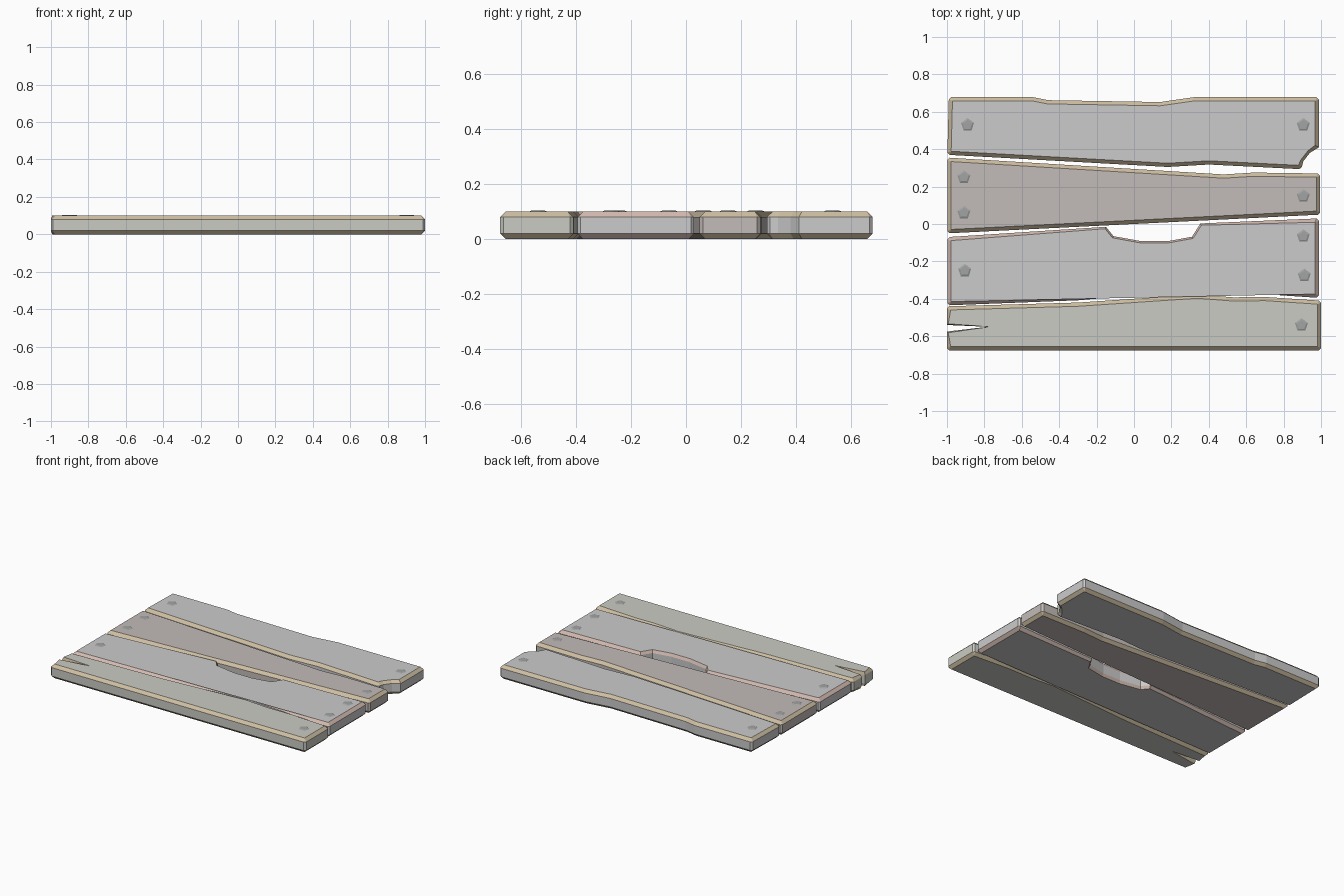
import bpy, bmesh, math
from mathutils import Vector

if "Cube" in bpy.data.objects:
    bpy.data.objects.remove(bpy.data.objects["Cube"])

H, C = 0.1, 0.02   # plank thickness, chamfer size


def mat(name, rgb):
    m = bpy.data.materials.new(name)
    m.diffuse_color = (*rgb, 1)
    m.use_nodes = True
    m.node_tree.nodes["Principled BSDF"].inputs["Base Color"].default_value = m.diffuse_color
    return m


def turn(a, b, c):
    return (b - a).angle_signed(c - b)


# Outline points are clockwise seen from above; optional third value = local chamfer width
def clip_corners(pts, cut=0.012):
    out = []
    n = len(pts)
    for i, p in enumerate(pts):
        co = Vector(p[:2])
        w = p[2] if len(p) > 2 else C
        a, b = Vector(pts[i - 1][:2]), Vector(pts[(i + 1) % n][:2])
        if w == C and turn(a, co, b) > math.radians(65):
            out.append((co + (a - co).normalized() * cut, w))
            out.append((co + (b - co).normalized() * cut, w))
        else:
            out.append((co, w))
    return out


def inset(pts):
    res = []
    n = len(pts)
    for i, (p, w) in enumerate(pts):
        d1 = (p - pts[i - 1][0]).normalized()
        d2 = (pts[(i + 1) % n][0] - p).normalized()
        n1, n2 = Vector((d1.y, -d1.x)), Vector((d2.y, -d2.x))
        m = n1 + n2
        m = m.normalized() if m.length > 1e-4 else d1
        res.append(p + m * min(w / max(m.dot(n1), 0.1), 1.6 * w))
    return res


def plank(name, pts, face_rgb, edge_rgb):
    full = clip_corners(pts)
    inner = inset(full)
    outer = [p for p, _ in full]
    bm = bmesh.new()
    rings = [[bm.verts.new((p.x, p.y, z)) for p in loop]
             for loop, z in ((inner, 0), (outer, C), (outer, H - C), (inner, H))]
    n = len(outer)
    bm.faces.new(rings[0])
    bm.faces.new(rings[3][::-1])
    for k in range(3):
        for i in range(n):
            j = (i + 1) % n
            f = bm.faces.new((rings[k][j], rings[k][i], rings[k + 1][i], rings[k + 1][j]))
            f.material_index = 0 if k == 1 else 1
    bmesh.ops.recalc_face_normals(bm, faces=bm.faces)
    me = bpy.data.meshes.new(name)
    bm.to_mesh(me)
    bm.free()
    me.materials.append(mat(name + "_wood", face_rgb))
    me.materials.append(mat(name + "_worn_edge", edge_rgb))
    bpy.context.collection.objects.link(bpy.data.objects.new(name, me))


tan, pink = (0.62, 0.52, 0.36), (0.66, 0.50, 0.44)

# Back plank, broken front right corner
plank("back_plank", [(-0.99, 0.678), (-0.54, 0.678), (-0.46, 0.662), (0.14, 0.652), (0.32, 0.678),
                     (0.988, 0.678), (0.988, 0.41), (0.94, 0.38, 0.015), (0.905, 0.335, 0.015),
                     (0.895, 0.293), (0.40, 0.318), (0.18, 0.305), (-0.998, 0.37)],
      (0.60, 0.60, 0.60), tan)
# Tapered plank
plank("tapered_plank", [(-0.998, 0.355), (0.48, 0.265), (0.64, 0.275), (0.995, 0.27),
                        (0.995, 0.05), (-0.998, -0.05)],
      (0.54, 0.50, 0.48), tan)
# Plank with a chunk missing at the back edge
plank("notched_plank", [(-0.998, -0.07), (-0.15, -0.015, 0.01), (-0.11, -0.065, 0.01),
                        (0.04, -0.092, 0.01), (0.18, -0.092, 0.01), (0.31, -0.068, 0.01),
                        (0.355, 0.003, 0.01), (0.988, 0.03), (0.988, -0.395), (0.35, -0.352),
                        (-0.30, -0.408), (-0.998, -0.435)],
      (0.58, 0.55, 0.55), pink)
# Front plank with a split at the left end
plank("front_plank", [(-1, -0.44), (-0.30, -0.42), (0.34, -0.377), (0.53, -0.392), (0.70, -0.39),
                      (1, -0.41), (1, -0.675), (-1, -0.675), (-1, -0.575, 0.007),
                      (-0.84, -0.556, 0.003), (-0.78, -0.55, 0.003), (-0.86, -0.546, 0.003),
                      (-1, -0.54, 0.007)],
      (0.60, 0.60, 0.56), tan)

# Five-sided nail heads
iron = mat("iron", (0.36, 0.37, 0.37))
for k, (x, y) in enumerate([(-0.89, 0.53), (0.905, 0.53), (-0.91, 0.25), (-0.91, 0.06), (0.905, 0.15),
                            (-0.905, -0.25), (0.905, -0.065), (0.91, -0.275), (0.895, -0.54)]):
    bpy.ops.mesh.primitive_cone_add(vertices=5, radius1=0.042, radius2=0.026, depth=0.006,
                                    location=(x, y, H + 0.001))
    nail = bpy.context.object
    nail.name = f"nail_{k + 1}"
    nail.data.materials.append(iron)
